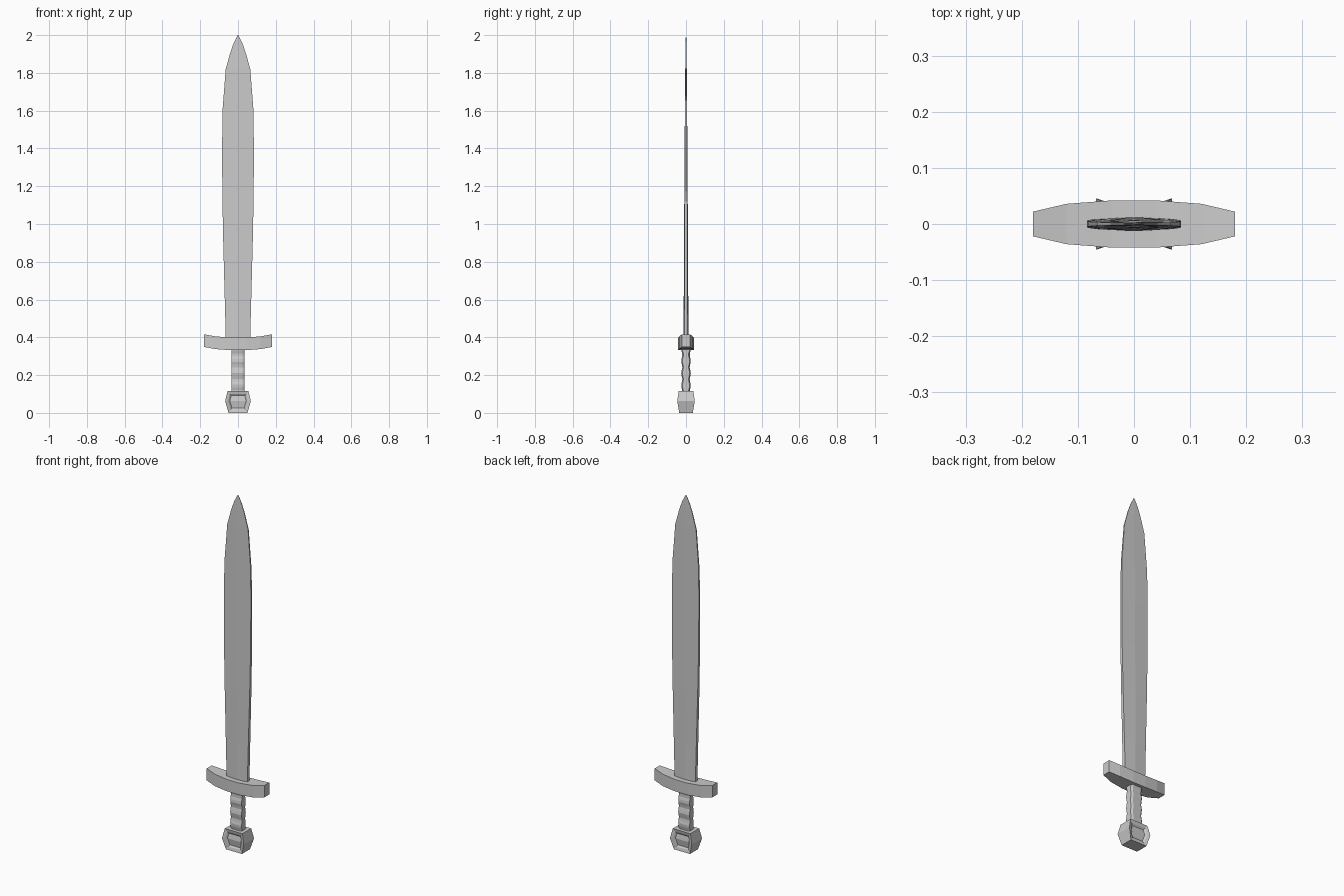
import bpy, bmesh, math

if "Cube" in bpy.data.objects:
    bpy.data.objects.remove(bpy.data.objects["Cube"])


def loft(name, rings, edit=None):
    """Skin a stack of equal-length rings, cap both ends, make an object."""
    bm = bmesh.new()
    vs = [[bm.verts.new(p) for p in ring] for ring in rings]
    n = len(rings[0])
    for a, b in zip(vs, vs[1:]):
        for i in range(n):
            j = (i + 1) % n
            bm.faces.new((a[i], a[j], b[j], b[i]))
    bm.faces.new(vs[0][::-1])
    bm.faces.new(vs[-1])
    bmesh.ops.remove_doubles(bm, verts=bm.verts, dist=0.00005)
    bmesh.ops.recalc_face_normals(bm, faces=bm.faces)
    if edit:
        edit(bm)
    mesh = bpy.data.meshes.new(name)
    bm.to_mesh(mesh)
    bm.free()
    obj = bpy.data.objects.new(name, mesh)
    bpy.context.collection.objects.link(obj)
    return obj


def rect(x, y, z):
    return [(-x, -y, z), (x, -y, z), (x, y, z), (-x, y, z)]


# Blade: six-sided section with a faint central ridge, tapering to the point
def blade_ring(z, w, t):
    e = t * 0.72
    return [(-w, -e, z), (0, -t, z), (w, -e, z), (w, e, z), (0, t, z), (-w, e, z)]


blade_profile = [(0.37, 0.064, 0.013), (0.60, 0.070, 0.012), (0.90, 0.078, 0.0105),
                 (1.15, 0.083, 0.009), (1.40, 0.084, 0.0075), (1.60, 0.082, 0.006),
                 (1.82, 0.065, 0.004), (1.91, 0.040, 0.003), (1.96, 0.022, 0.002),
                 (2.00, 0.0015, 0.001)]
loft("blade", [blade_ring(*p) for p in blade_profile])

# Cross guard: bar curving up toward narrowed ends
half = [(0.04, 0.042, 0.0), (0.12, 0.036, 0.006), (0.18, 0.022, 0.017)]
stations = [(-x, y, dz) for x, y, dz in reversed(half)] + half
loft("cross_guard", [[(x, -y, 0.332 + dz), (x, y, 0.332 + dz),
                      (x, y, 0.399 + dz), (x, -y, 0.399 + dz)] for x, y, dz in stations])

# Grip: straight sides, finger waves on the front and back
grip_rings = []
for i in range(17):
    z = 0.105 + 0.24 * i / 16
    y = 0.0225 + 0.003 * math.cos(2 * math.pi * (z - 0.145) / 0.065)
    c = 0.006
    grip_rings.append([(-0.035, -y + c, z), (-0.024, -y, z), (0.024, -y, z), (0.035, -y + c, z),
                       (0.035, y - c, z), (0.024, y, z), (-0.024, y, z), (-0.035, y - c, z)])
loft("grip", grip_rings)


# Pommel: bulging block with stepped recesses on front and back
def recess(bm):
    for side in (-1, 1):
        faces = [f for f in bm.faces if f.normal.y * side > 0.7]
        bmesh.ops.inset_region(bm, faces=faces, thickness=0.016, depth=-0.006,
                               use_even_offset=True)
        bmesh.ops.inset_region(bm, faces=faces, thickness=0.008, depth=-0.008,
                               use_even_offset=True)


loft("pommel", [rect(0.050, 0.036, 0.0), rect(0.068, 0.046, 0.062),
                rect(0.055, 0.039, 0.117)], recess)
